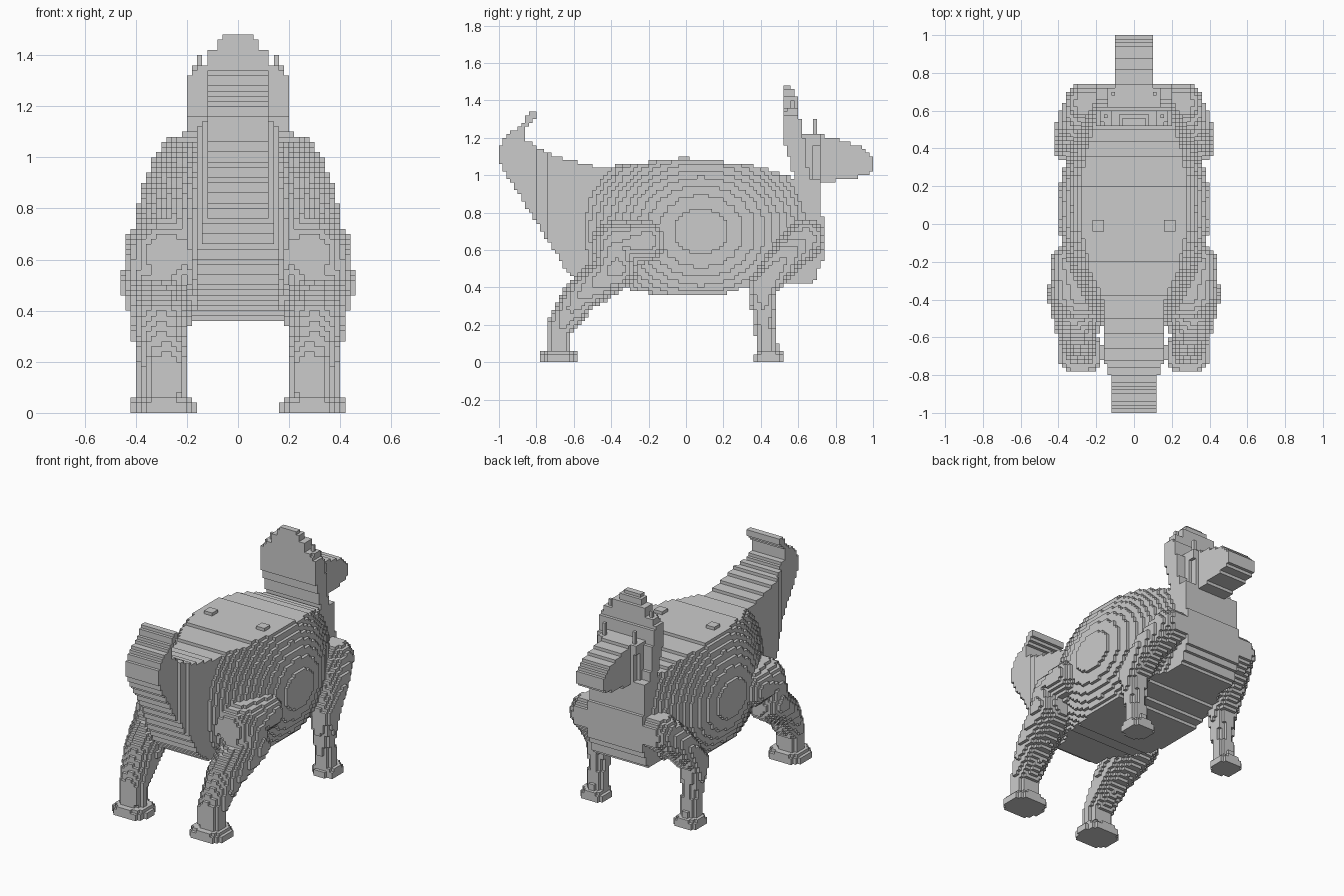
import bpy
import math

if "Cube" in bpy.data.objects:
    bpy.data.objects.remove(bpy.data.objects["Cube"])

S = 0.02  # block size
parts = {}
filled = set()


def lerp(pts, t):
    """Piecewise linear lookup in sorted (t, value) pairs."""
    if t <= pts[0][0]:
        return pts[0][1]
    for (a, va), (b, vb) in zip(pts, pts[1:]):
        if t <= b:
            return va + (vb - va) * (t - a) / (b - a)
    return pts[-1][1]


def in_poly(poly, u, v):
    inside = False
    for (u1, v1), (u2, v2) in zip(poly, poly[1:] + poly[:1]):
        if (v1 > v) != (v2 > v) and u < u1 + (v - v1) * (u2 - u1) / (v2 - v1):
            inside = not inside
    return inside


def add(name, cells):
    cells = set(cells) - filled
    parts[name] = cells
    filled.update(cells)


def slab(poly, half_width):
    """Side profile (y, z) filled out to a half width given per (y, z)."""
    cells = []
    for j in range(-50, 50):
        for k in range(0, 75):
            y, z = (j + .5) * S, (k + .5) * S
            if in_poly(poly, y, z):
                n = round(half_width(y, z) / S)
                cells += [(i, j, k) for i in range(-n, n)]
    return cells


def box(x0, x1, y0, y1, z0, z1):
    r = [range(round(a / S), round(b / S)) for a, b in ((x0, x1), (y0, y1), (z0, z1))]
    return [(i, j, k) for i in r[0] for j in r[1] for k in r[2]]


def both(cells):
    return list(cells) + [(-1 - i, j, k) for i, j, k in cells]


def limb(path, foot, stretch):
    """Tapered chain of (x, y, z, radius) with an oval foot (x, y, rx, ry)."""
    cells = []
    ys = [p[1] for p in path]
    j0, j1 = int((min(ys) - .2) / S), int((max(ys) + .2) / S)
    for i in range(6, 25):
        for j in range(j0, j1):
            for k in range(0, 42):
                x, y, z = (i + .5) * S, (j + .5) * S, (k + .5) * S
                if z < .06:
                    e = abs((x - foot[0]) / foot[2]) ** 2.6 + abs((y - foot[1]) / foot[3]) ** 2.6
                    if e < (1 if z < .04 else .7):
                        cells.append((i, j, k))
                        continue
                for a, b in zip(path, path[1:]):
                    d = [(b[0] - a[0]) / stretch, b[1] - a[1], b[2] - a[2]]
                    p = [(x - a[0]) / stretch, y - a[1], z - a[2]]
                    t = sum(u * v for u, v in zip(d, p)) / sum(u * u for u in d)
                    t = max(0, min(1, t))
                    r = a[3] + (b[3] - a[3]) * t
                    if sum((v - u * t) ** 2 for u, v in zip(d, p)) < r * r:
                        cells.append((i, j, k))
                        break
    return cells


# torso: side profile with a barrel-shaped width
torso = [(-.62, .47), (-.54, .41), (-.4, .41), (-.2, .37), (.22, .37), (.32, .4), (.5, .42),
         (.68, .42), (.71, .5), (.74, .56), (.73, .78), (.72, .98), (.56, .99), (.42, 1.04),
         (.3, 1.06), (.1, 1.08), (-.1, 1.08), (-.3, 1.06), (-.45, 1.04), (-.62, 1.06)]


def barrel(y, z):
    r = math.hypot((y - .08) * .85, z - .7)
    return .405 - .125 * (r / .38) ** 1.9


add("torso", slab(torso, lambda y, z: max(barrel(y, z), .19 if y > .45 else .15)))
add("back_pads", both(box(.16, .22, -.04, .02, 1.08, 1.1)))

# tail: upswept wedge with a curled tip
tail = [(-.5, .43), (-.62, .46), (-1.0, 1.07), (-1.0, 1.15), (-.95, 1.22), (-.86, 1.28),
        (-.84, 1.34), (-.79, 1.34), (-.8, 1.31), (-.86, 1.25), (-.85, 1.19), (-.79, 1.14),
        (-.66, 1.09), (-.5, 1.05)]
tail_w = [(-1, .12), (-.8, .13), (-.74, .15), (-.6, .16)]
add("tail", slab(tail, lambda y, z: max(barrel(y, z), lerp(tail_w, y))))

# crest: tall thin plate behind the head, with small side points
crest = [(.58, .97), (.56, 1.08), (.53, 1.16), (.52, 1.3), (.51, 1.46), (.53, 1.48), (.56, 1.48),
         (.58, 1.44), (.6, 1.4), (.6, 1.36), (.63, 1.2), (.66, .97)]
crest_w = [(1.08, .2), (1.3, .2), (1.34, .17), (1.37, .13), (1.41, .11), (1.44, .08), (1.48, .06)]
add("crest", slab(crest, lambda y, z: lerp(crest_w, z)))
add("crest_points", both(box(.14, .18, .54, .6, 1.3, 1.36) + box(.14, .16, .56, .58, 1.36, 1.4)))

# head: tapering muzzle with two brow bumps
head = [(.58, .97), (.72, .96), (.9, .98), (1.0, 1.02), (1.0, 1.08), (.97, 1.13), (.92, 1.16),
        (.78, 1.2), (.68, 1.23), (.6, 1.22)]
head_w = [(.6, .15), (.68, .13), (.74, .1), (1.0, .1)]
add("head", slab(head, lambda y, z: lerp(head_w, y)))
add("brow_bumps", both(box(.08, .14, .66, .72, 1.16, 1.22) + box(.1, .12, .68, .7, 1.22, 1.3)))

# legs, right and left
legs = {
    "front_leg": ([(.34, .445, .0, .06), (.34, .415, .22, .055), (.345, .41, .4, .08),
                   (.31, .53, .56, .095), (.25, .64, .66, .11)], (.345, .445, .085, .08), 1.05),
    "hind_leg": ([(.29, -.68, .0, .07), (.285, -.68, .18, .07), (.3, -.56, .36, .095),
                  (.325, -.37, .5, .115), (.275, -.38, .63, .13), (.3, -.21, .65, .12)],
                 (.285, -.68, .118, .11), 1.18),
}
for name, spec in legs.items():
    cells = limb(*spec)
    add(name + "_right", cells)
    add(name + "_left", [(-1 - i, j, k) for i, j, k in cells])

# turn the block sets into outer surfaces
FACES = {
    (1, 0, 0): ((1, 0, 0), (1, 1, 0), (1, 1, 1), (1, 0, 1)),
    (-1, 0, 0): ((0, 0, 0), (0, 0, 1), (0, 1, 1), (0, 1, 0)),
    (0, 1, 0): ((0, 1, 0), (0, 1, 1), (1, 1, 1), (1, 1, 0)),
    (0, -1, 0): ((0, 0, 0), (1, 0, 0), (1, 0, 1), (0, 0, 1)),
    (0, 0, 1): ((0, 0, 1), (1, 0, 1), (1, 1, 1), (0, 1, 1)),
    (0, 0, -1): ((0, 0, 0), (0, 1, 0), (1, 1, 0), (1, 0, 0)),
}
for name, cells in parts.items():
    index, faces = {}, []
    for i, j, k in sorted(cells):
        for (a, b, c), quad in FACES.items():
            if (i + a, j + b, k + c) not in filled:
                faces.append([index.setdefault((i + u, j + v, k + w), len(index))
                              for u, v, w in quad])
    mesh = bpy.data.meshes.new(name)
    mesh.from_pydata([(x * S, y * S, z * S) for x, y, z in index], [], faces)
    mesh.update()
    bpy.context.collection.objects.link(bpy.data.objects.new(name, mesh))
